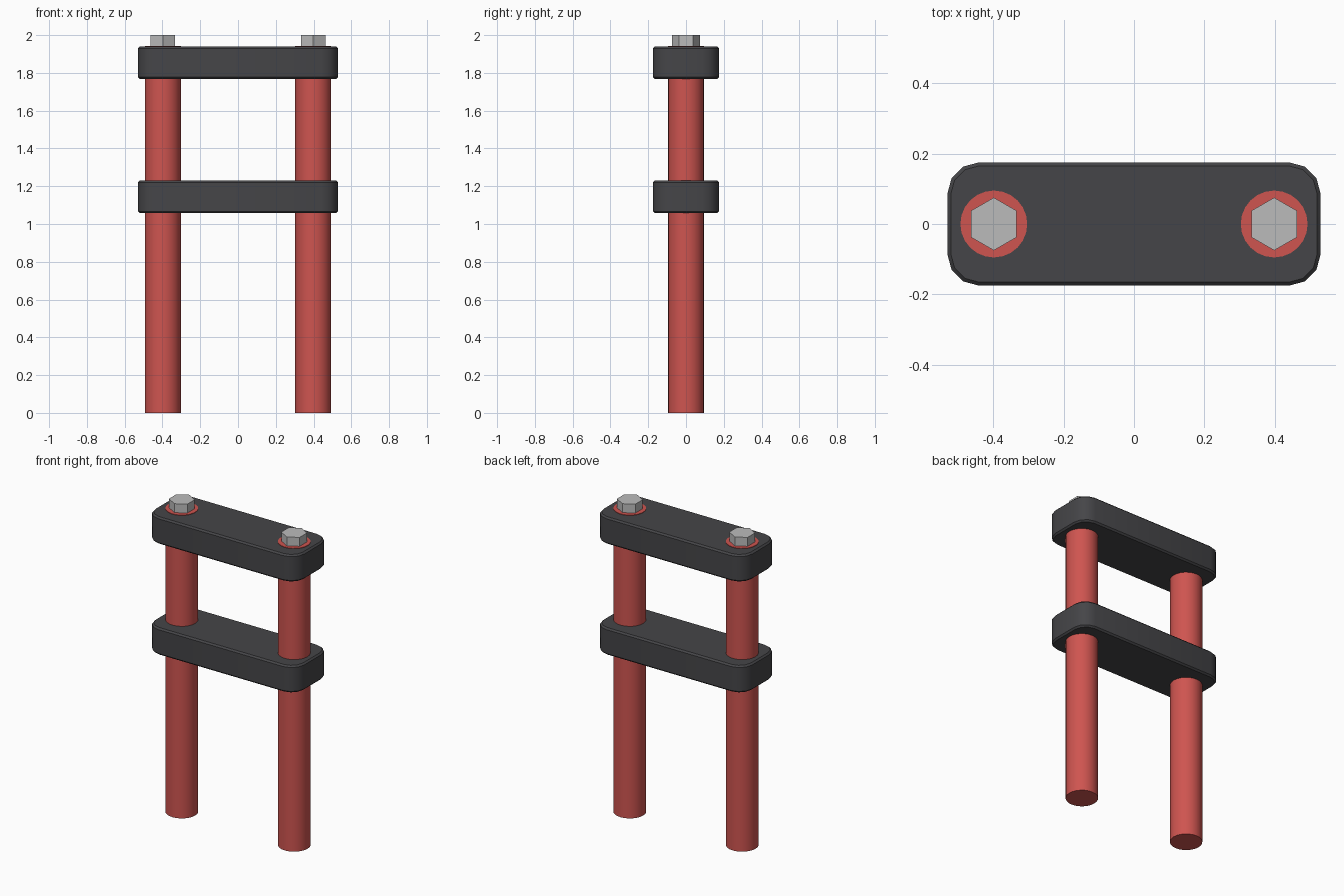
import bpy, bmesh
from math import sin, cos, pi, radians

if "Cube" in bpy.data.objects:
    bpy.data.objects.remove(bpy.data.objects["Cube"])


def material(name, rgb):
    m = bpy.data.materials.new(name)
    m.diffuse_color = (*rgb, 1)
    m.use_nodes = True
    m.node_tree.nodes["Principled BSDF"].inputs["Base Color"].default_value = m.diffuse_color
    return m


RED = material("red_anodised", (0.62, 0.09, 0.08))
DARK = material("dark_metal", (0.06, 0.06, 0.065))
GREY = material("bolt_steel", (0.5, 0.5, 0.5))


def smooth(ob, angle):
    bpy.ops.object.select_all(action='DESELECT')
    ob.select_set(True)
    bpy.context.view_layer.objects.active = ob
    bpy.ops.object.shade_smooth_by_angle(angle=radians(angle))


def prism(name, x, radius, z0, z1, sides, mat):
    bpy.ops.mesh.primitive_cylinder_add(vertices=sides, radius=radius, depth=z1 - z0,
                                        location=(x, 0, (z0 + z1) / 2))
    ob = bpy.context.object
    ob.name = name
    ob.data.materials.append(mat)
    return ob


def clamp_plate(name, z0, z1, hx=0.53, hy=0.175, r=0.09, chamfer=0.01, steps=3):
    # Rounded rectangle loops, pulled in at top and bottom for the chamfer
    bm = bmesh.new()
    loops = []
    for z, inset in ((z0, chamfer), (z0 + chamfer, 0), (z1 - chamfer, 0), (z1, chamfer)):
        loop = []
        for q, (sx, sy) in enumerate(((1, 1), (-1, 1), (-1, -1), (1, -1))):
            for i in range(steps + 1):
                a = pi / 2 * (q + i / steps)
                loop.append(bm.verts.new((sx * (hx - r) + (r - inset) * cos(a),
                                          sy * (hy - r) + (r - inset) * sin(a), z)))
        loops.append(loop)
    n = len(loops[0])
    for low, high in zip(loops, loops[1:]):
        for i in range(n):
            j = (i + 1) % n
            bm.faces.new((low[i], low[j], high[j], high[i]))
    bm.faces.new(loops[0][::-1])
    bm.faces.new(loops[-1])
    me = bpy.data.meshes.new(name)
    bm.to_mesh(me)
    bm.free()
    ob = bpy.data.objects.new(name, me)
    bpy.context.collection.objects.link(ob)
    me.materials.append(DARK)
    smooth(ob, 40)


# Fork tubes with hex cap bolts
for side, x in (("left", -0.398), ("right", 0.398)):
    smooth(prism(side + "_fork_tube", x, 0.095, 0, 1.943, 24, RED), 40)
    prism(side + "_cap_bolt", x, 0.075, 1.92, 2.0, 6, GREY)

# Upper and lower clamps
clamp_plate("upper_clamp", 1.767, 1.94)
clamp_plate("lower_clamp", 1.057, 1.23)
